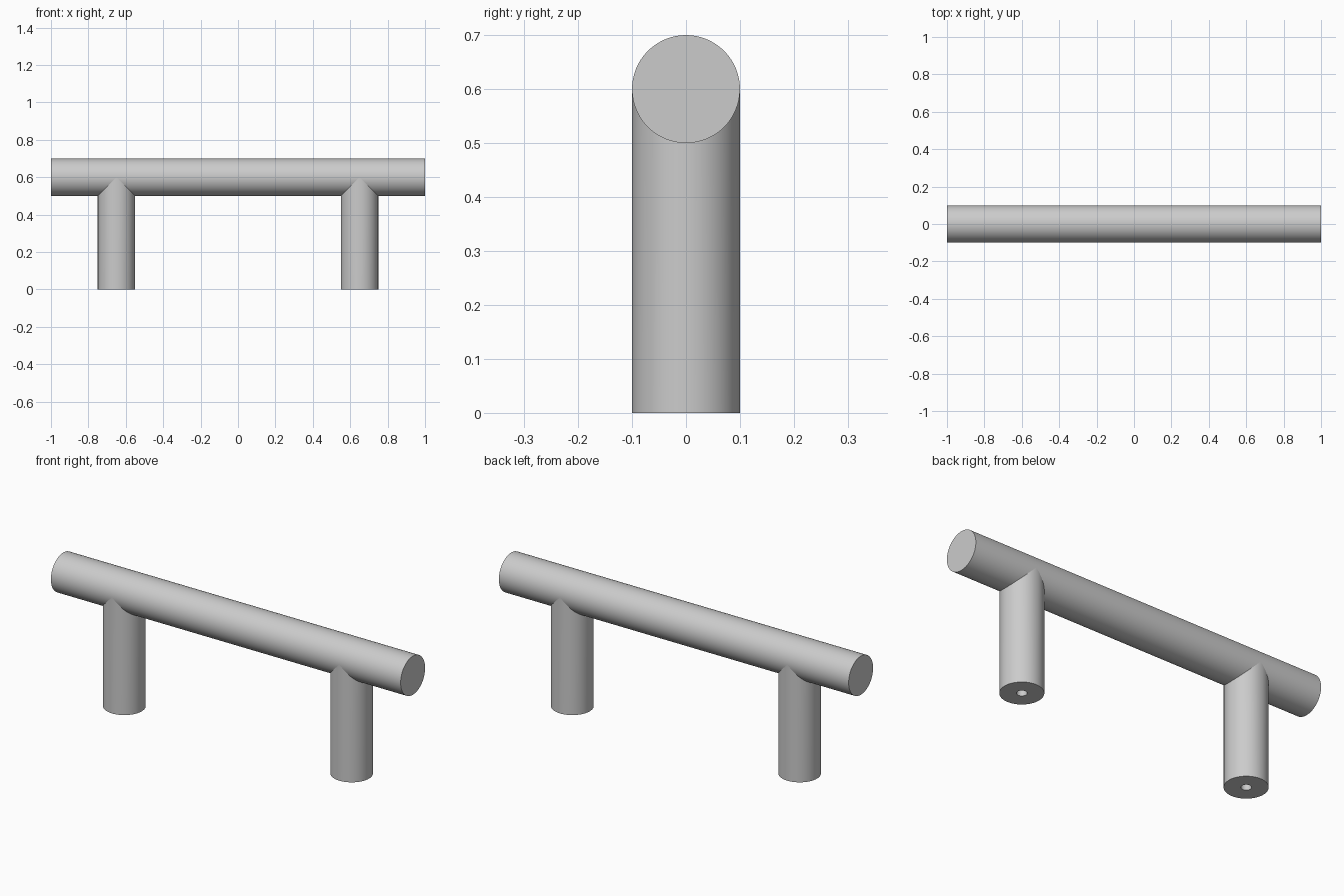
import bpy
import bmesh
from math import cos, sin, pi
from mathutils import Matrix

RADIUS = 0.1
BAR_Z = 0.6
SEGMENTS = 64

if "Cube" in bpy.data.objects:
    bpy.data.objects.remove(bpy.data.objects["Cube"])

steel = bpy.data.materials.new("brushed grey")
steel.use_nodes = True
colour = (0.6, 0.6, 0.6, 1)
steel.diffuse_color = colour
steel.node_tree.nodes["Principled BSDF"].inputs["Base Color"].default_value = colour


def finish(bm, name):
    bmesh.ops.recalc_face_normals(bm, faces=bm.faces[:])
    mesh = bpy.data.meshes.new(name)
    bm.to_mesh(mesh)
    bm.free()
    mesh.materials.append(steel)
    obj = bpy.data.objects.new(name, mesh)
    bpy.context.collection.objects.link(obj)
    bpy.ops.object.select_all(action="DESELECT")
    obj.select_set(True)
    bpy.context.view_layer.objects.active = obj
    bpy.ops.object.shade_smooth_by_angle()
    return obj


def ring(bm, radius, height):
    """Circle of vertices whose height is a function of the x offset."""
    angles = [2 * pi * i / SEGMENTS for i in range(SEGMENTS)]
    return [bm.verts.new((radius * cos(a), radius * sin(a), height(radius * cos(a))))
            for a in angles]


# Horizontal grip bar
bm = bmesh.new()
bmesh.ops.create_cone(bm, cap_ends=True, segments=SEGMENTS, radius1=RADIUS,
                      radius2=RADIUS, depth=2,
                      matrix=Matrix.Translation((0, 0, BAR_Z)) @ Matrix.Rotation(pi / 2, 4, "Y"))
finish(bm, "grip_bar")


def make_post(name, x):
    """Post with a screw hole below and a saddle cut that meets the bar."""
    bm = bmesh.new()
    rings = [
        ring(bm, 0.024, lambda dx: 0.2),
        ring(bm, 0.024, lambda dx: 0),
        ring(bm, RADIUS, lambda dx: 0),
        ring(bm, RADIUS, lambda dx: BAR_Z - abs(dx)),
    ]
    for low, high in zip(rings, rings[1:]):
        for i in range(SEGMENTS):
            j = (i + 1) % SEGMENTS
            bm.faces.new((low[i], low[j], high[j], high[i]))
    bm.faces.new(rings[0])
    # Hidden saddle cap inside the bar
    peak = bm.verts.new((0, 0, BAR_Z))
    for i in range(SEGMENTS):
        bm.faces.new((rings[-1][i], rings[-1][(i + 1) % SEGMENTS], peak))
    post = finish(bm, name)
    post.location.x = x


# Mounting posts
for name, side in (("left_post", 1), ("right_post", -1)):
    make_post(name, side * 0.65)
